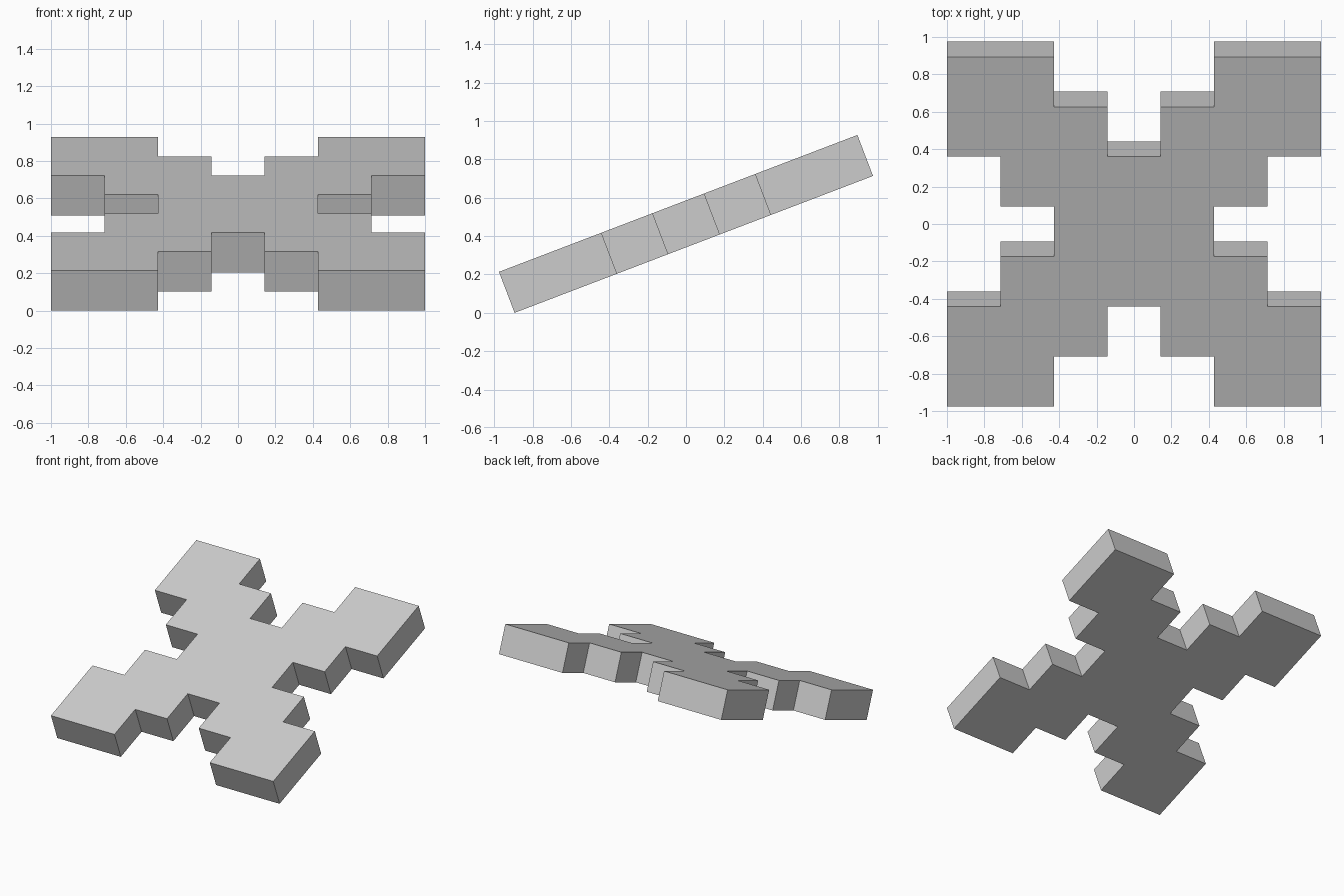
import bpy, bmesh, math
from mathutils import Matrix

cube = bpy.data.objects.get("Cube")
if cube:
    bpy.data.objects.remove(cube, do_unlink=True)

CELL = 2 / 7            # the outline steps on a seven-cell grid
THICK = 0.8 * CELL
TILT = math.radians(20.9)

# Plain grey material
grey = bpy.data.materials.new("light_grey")
grey.use_nodes = True
colour = (0.604, 0.604, 0.604, 1)
grey.diffuse_color = colour
grey.node_tree.nodes["Principled BSDF"].inputs["Base Color"].default_value = colour

# Stepped outline of one quarter, in cells, mirrored around the centre
quarter = [(1.5, .5), (2.5, .5), (2.5, 1.5), (3.5, 1.5), (3.5, 3.5),
           (1.5, 3.5), (1.5, 2.5), (.5, 2.5), (.5, 1.5)]
outline = []
for sx, sy in ((1, 1), (-1, 1), (-1, -1), (1, -1)):
    pts = [(sx * x * CELL, sy * y * CELL) for x, y in quarter]
    outline += pts if sx * sy > 0 else pts[::-1]

# Thick cross-shaped plate
bm = bmesh.new()
base = bm.faces.new([bm.verts.new((x, y, -THICK / 2)) for x, y in outline])
top = bmesh.ops.extrude_face_region(bm, geom=[base])["geom"]
bmesh.ops.translate(bm, vec=(0, 0, THICK),
                    verts=[v for v in top if isinstance(v, bmesh.types.BMVert)])

# Tilt it up at the back and rest the front edge on the ground
bm.transform(Matrix.Rotation(TILT, 4, "X"))
low = min(v.co.z for v in bm.verts)
bmesh.ops.translate(bm, vec=(0, 0, -low), verts=bm.verts)
bmesh.ops.recalc_face_normals(bm, faces=bm.faces)

mesh = bpy.data.meshes.new("stepped_cross_plate")
bm.to_mesh(mesh)
bm.free()
mesh.materials.append(grey)
plate = bpy.data.objects.new("stepped_cross_plate", mesh)
bpy.context.collection.objects.link(plate)
